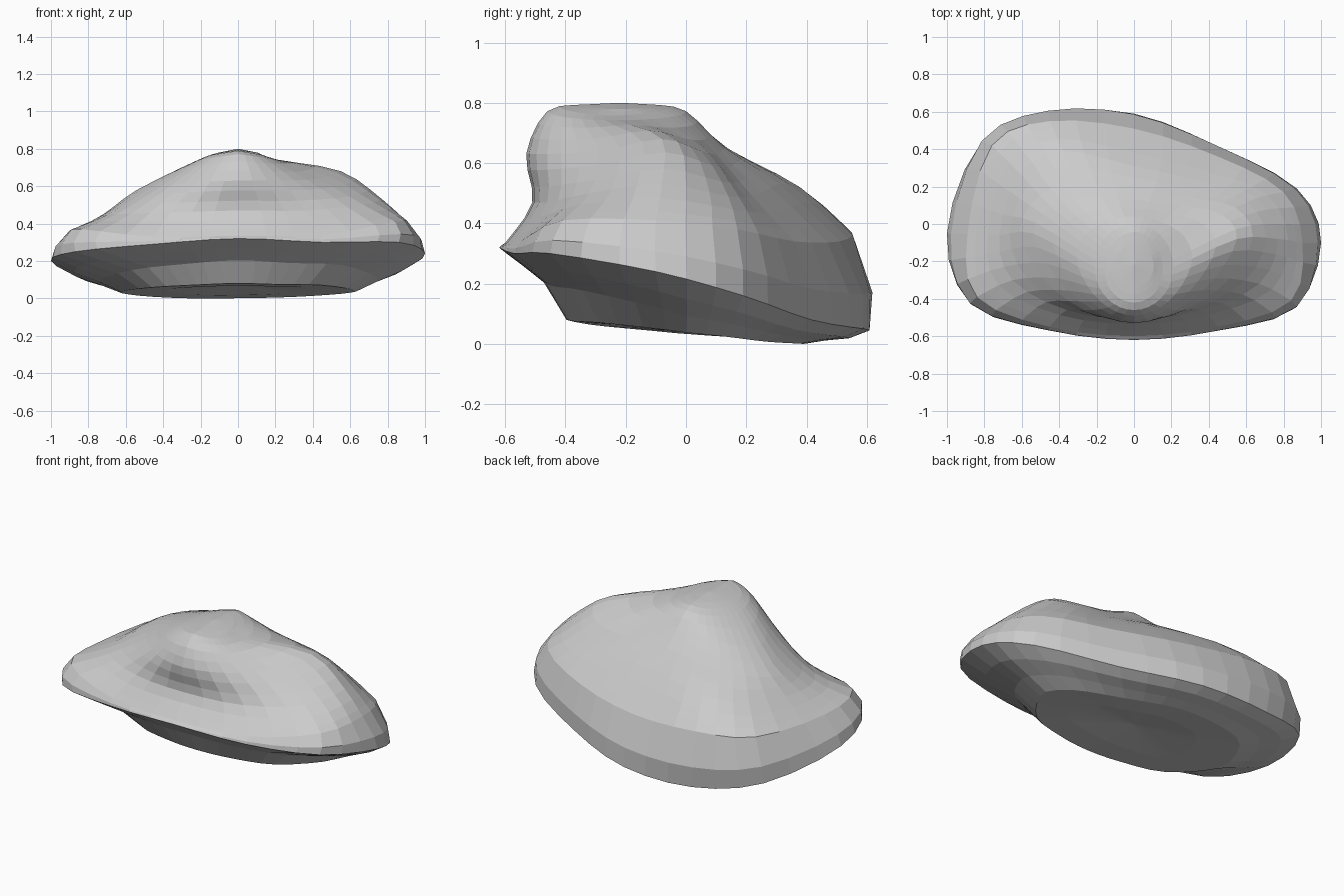
import bpy, bmesh
from math import sin, cos, tau
from mathutils import Vector as V

if "Cube" in bpy.data.objects:
    bpy.data.objects.remove(bpy.data.objects["Cube"])

# Horizontal cross-sections, 12 spokes each, from the front anticlockwise
RIM = [(0, -.62, .32), (.45, -.57, .30), (.86, -.45, .30), (1, -.1, .24),
       (.87, .19, .16), (.45, .415, .08), (0, .59, .05), (-.45, .59, .05),
       (-.82, .43, .11), (-1, -.05, .20), (-.87, -.43, .25), (-.45, -.57, .29)]
BAND = [(0, -.60, .335), (.45, -.55, .34), (.84, -.41, .41), (.90, -.1, .41),
        (.80, .17, .38), (.45, .36, .34), (0, .51, .34), (-.45, .55, .37),
        (-.76, .42, .37), (-.89, -.05, .36), (-.84, -.39, .37), (-.45, -.55, .33)]
MID = [(0, -.51, .47), (.36, -.46, .47), (.67, -.32, .50), (.77, -.08, .53),
       (.66, .14, .49), (.4, .22, .49), (0, .31, .53), (-.38, .39, .51),
       (-.61, .27, .48), (-.72, -.06, .45), (-.65, -.30, .45), (-.36, -.46, .46)]
SHOULDER = [(0, -.53, .63), (.23, -.46, .63), (.43, -.29, .64), (.55, -.08, .68),
            (.47, .05, .64), (.25, .10, .63), (0, .13, .65), (-.25, .14, .64),
            (-.44, .09, .61), (-.54, -.05, .58), (-.41, -.29, .60), (-.22, -.46, .62)]
STEPS = 3


def spline(a, b, c, d, t):
    return .5 * (2 * b + (c - a) * t + (2 * a - 5 * b + 4 * c - d) * t * t
                 + (3 * b - a - 3 * c + d) * t ** 3)


def ring(points):
    p = [V(q) for q in points]
    n = len(p)
    return [spline(p[i - 1], p[i], p[(i + 1) % n], p[(i + 2) % n], k / STEPS)
            for i in range(n) for k in range(STEPS)]


def blend(rings):
    """Smooth extra rings between the given ones."""
    out = []
    for i in range(len(rings) - 1):
        quad = [rings[max(i - 1, 0)], rings[i], rings[i + 1],
                rings[min(i + 2, len(rings) - 1)]]
        for k in range(STEPS):
            out.append([spline(*c, k / STEPS) for c in zip(*quad)])
    return out + [rings[-1]]


rim, band, mid, shoulder = map(ring, (RIM, BAND, MID, SHOULDER))
n = len(rim)
peak = V((0, -.22, .80))

# Rounded elliptical cap around the peak
cap = [V((.21 * sin(i * tau / n), -.23 - .23 * cos(i * tau / n),
          .772 - .03 * abs(sin(i * tau / n)))) for i in range(n)]
tip = [peak.lerp(p, .5) + V((0, 0, .008)) for p in cap]

# Outward swelling of the rim between its two edges
bulge = [a.lerp(b, .4) + V((a.x * .022, a.y * .05 * (b.z - a.z) / .3, 0))
         for a, b in zip(rim, band)]


# Underside: shrunken rims, recessed at the front, settling onto a shallow base
def under(scale, pinch, zs, lift, drop):
    out = []
    for p in rim:
        f = max(0, -p.y) / .62
        out.append(V((p.x * scale * (1 - pinch * f), p.y * scale,
                      p.z * zs + lift * f - drop)))
    return out


base = [under(.38, 0, .15, .01, -.01), under(.64, .25, .22, .02, .01),
        under(.76, .2, .48, .06, .01), under(.89, .08, .76, .04, .015), rim, bulge]
rings = base + blend([band, mid, shoulder, cap, tip])

# Skin the rings and close both poles
bm = bmesh.new()
loops = [[bm.verts.new(p) for p in r] for r in rings]
for lo, hi in zip(loops, loops[1:]):
    for i in range(n):
        j = (i + 1) % n
        bm.faces.new((lo[i], lo[j], hi[j], hi[i]))
for loop, pole in ((loops[0], V((0, 0, .07))), (loops[-1], peak)):
    v = bm.verts.new(pole)
    for i in range(n):
        bm.faces.new((loop[i], loop[(i + 1) % n], v))
bmesh.ops.recalc_face_normals(bm, faces=bm.faces)

# Rest on the ground
low = min(v.co.z for v in bm.verts)
bmesh.ops.translate(bm, verts=bm.verts, vec=(0, 0, -low))
mesh = bpy.data.meshes.new("rock_shell")
bm.to_mesh(mesh)
bm.free()
bpy.context.collection.objects.link(bpy.data.objects.new("rock_shell", mesh))
